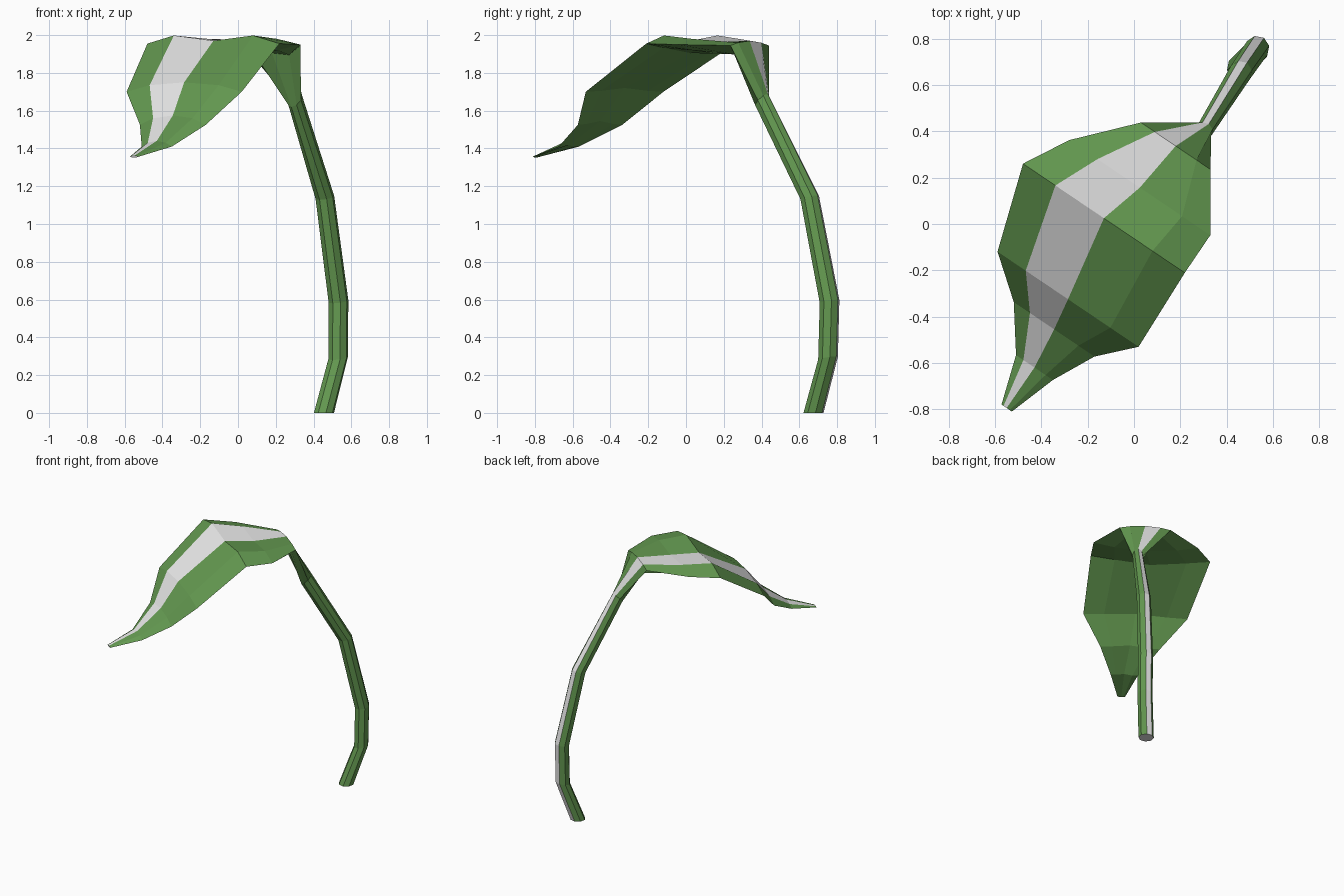
import bpy, bmesh, math
from mathutils import Vector

if "Cube" in bpy.data.objects:
    bpy.data.objects.remove(bpy.data.objects["Cube"])

def material(name, color):
    m = bpy.data.materials.new(name)
    m.diffuse_color = (*color, 1)
    m.use_nodes = True
    m.node_tree.nodes["Principled BSDF"].inputs["Base Color"].default_value = m.diffuse_color
    return m

green = material("leaf_green", (0.125, 0.315, 0.08))
pale = material("pale_grey", (0.8, 0.8, 0.8))

ACROSS = Vector((0.83, -0.56, 0))   # across the leaf
OUTER = Vector((0.56, 0.83, 0))     # outside of the stem bend

def stem_ring(x, y, z, r, tilt):
    # octagon: index 0 right, 2 outer, 4 left, 6 inner
    ring = []
    for k in range(8):
        a = k * math.pi / 4
        ring.append(Vector((x, y, z)) + ACROSS * r * math.cos(a)
                    + (OUTER * r + Vector((0, 0, tilt))) * math.sin(a))
    return ring

def leaf_ring(x, y, half, z_mid, z_lobe, z_end, thick):
    # five points over the top, three underneath
    def p(f, z):
        return Vector((x, y, z)) + Vector((ACROSS.x, ACROSS.y, 0)) * half * f
    return [p(1, z_end), p(.6, z_lobe), p(0, z_mid), p(-.6, z_lobe), p(-1, z_end),
            p(-.6, z_lobe - thick), p(0, z_mid - thick), p(.6, z_lobe - thick)]

# Stem, from the ground up
rings = [stem_ring(*v) for v in (
    (0.455, 0.675, 0.00, 0.054, 0.0),
    (0.530, 0.752, 0.29, 0.053, 0.01),
    (0.532, 0.760, 0.59, 0.053, 0.01),
    (0.460, 0.655, 1.14, 0.050, 0.012),
    (0.303, 0.402, 1.655, 0.037, 0.035))]
# Leaf blade, from the stem to the tip
rings += [leaf_ring(*v) for v in (
    (0.180, 0.337, 0.181, 1.970, 1.960, 1.945, 0.065),
    (0.025, 0.157, 0.367, 1.962, 1.980, 1.950, 0.060),
    (-0.130, 0.025, 0.421, 1.970, 1.998, 1.955, 0.065),
    (-0.285, -0.325, 0.367, 1.750, 1.735, 1.700, 0.030),
    (-0.345, -0.455, 0.210, 1.575, 1.560, 1.525, 0.030),
    (-0.430, -0.620, 0.096, 1.440, 1.430, 1.410, 0.022),
    (-0.550, -0.795, 0.027, 1.360, 1.360, 1.356, 0.007))]

# Loft the rings; one strip beside the midrib is pale
bm = bmesh.new()
vs = [[bm.verts.new(p) for p in ring] for ring in rings]
for a, b in zip(vs, vs[1:]):
    for k in range(8):
        n = (k + 1) % 8
        f = bm.faces.new((a[k], a[n], b[n], b[k]))
        f.material_index = 1 if k == 2 else 0
for end in (vs[0], vs[-1]):
    bm.faces.new(end).material_index = 1
bmesh.ops.recalc_face_normals(bm, faces=bm.faces[:])

mesh = bpy.data.meshes.new("leaf_with_stem")
bm.to_mesh(mesh)
bm.free()
mesh.materials.append(green)
mesh.materials.append(pale)
bpy.context.collection.objects.link(bpy.data.objects.new("leaf_with_stem", mesh))
